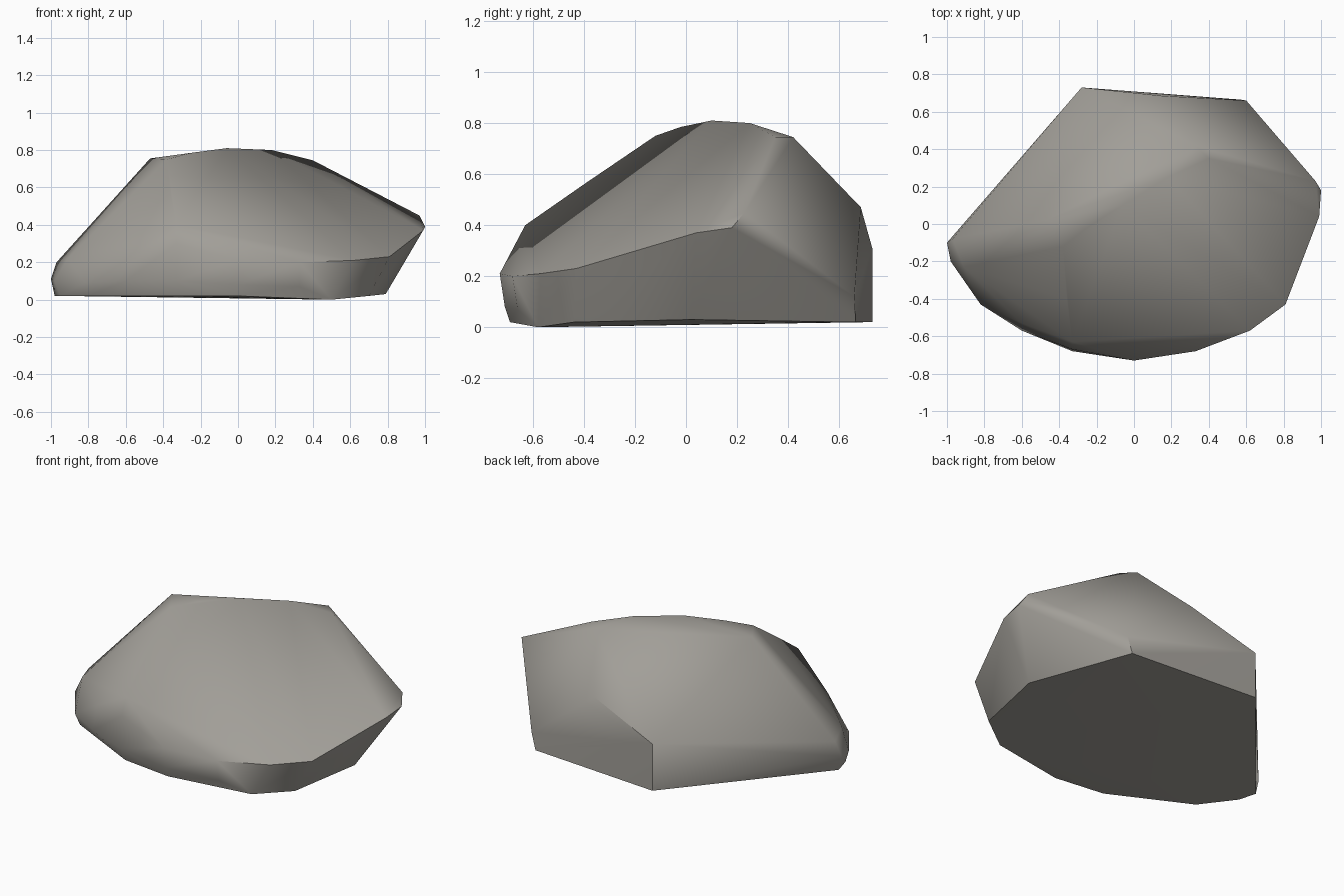
import bpy
import bmesh
import math

# Underside outline, resting on the ground
base = [(-0.98, -0.10, 0.02), (-0.95, -0.21, 0.02), (-0.80, -0.41, 0.02), (-0.32, -0.65, 0.02),
        (0.00, -0.69, 0.02), (0.50, -0.58, 0.00), (0.70, -0.44, 0.02), (0.79, 0.02, 0.03),
        (0.57, 0.665, 0.02), (-0.28, 0.73, 0.02)]

# Chipped band around the widest part
band = [(-1.00, -0.10, 0.11), (-0.98, -0.20, 0.10), (-0.97, -0.08, 0.20), (-0.91, -0.23, 0.22),
        (-0.82, -0.43, 0.09), (-0.60, -0.57, 0.10), (-0.60, -0.53, 0.24), (-0.33, -0.68, 0.10),
        (-0.33, -0.63, 0.40), (-0.33, -0.67, 0.30), (0.00, -0.73, 0.21), (0.00, -0.71, 0.08),
        (0.33, -0.68, 0.20), (0.33, -0.66, 0.07), (0.62, -0.57, 0.21), (0.81, -0.43, 0.23),
        (0.99, 0.04, 0.37), (1.00, 0.18, 0.39), (0.97, 0.23, 0.45),
        (0.60, 0.66, 0.12), (0.15, 0.685, 0.47), (-0.28, 0.73, 0.31)]

# Ridge across the top
crest = [(-0.36, -0.40, 0.56), (-0.38, -0.12, 0.75), (-0.47, 0.02, 0.755), (-0.25, -0.02, 0.785),
         (-0.06, 0.10, 0.81), (0.18, 0.25, 0.80), (0.40, 0.35, 0.745), (0.33, 0.42, 0.745)]

stone = bpy.data.materials.new("warm grey stone")
stone.diffuse_color = (0.36, 0.345, 0.315, 1.0)

# Boulder: a faceted shell stretched over the three levels
bm = bmesh.new()
for point in base + band + crest:
    bm.verts.new(point)
hull = bmesh.ops.convex_hull(bm, input=bm.verts[:])
unused = [g for g in hull["geom_interior"] + hull["geom_unused"]
          if isinstance(g, bmesh.types.BMVert)]
bmesh.ops.delete(bm, geom=list(set(unused)), context='VERTS')
bmesh.ops.dissolve_limit(bm, angle_limit=math.radians(2), verts=bm.verts[:], edges=bm.edges[:])
bmesh.ops.recalc_face_normals(bm, faces=bm.faces[:])

mesh = bpy.data.meshes.new("boulder")
bm.to_mesh(mesh)
bm.free()
mesh.materials.append(stone)
boulder = bpy.data.objects.new("boulder", mesh)
bpy.context.collection.objects.link(boulder)

# Soft facets with the strongest edges kept crisp
bpy.context.view_layer.objects.active = boulder
boulder.select_set(True)
bpy.ops.object.shade_smooth_by_angle(angle=math.radians(50))
